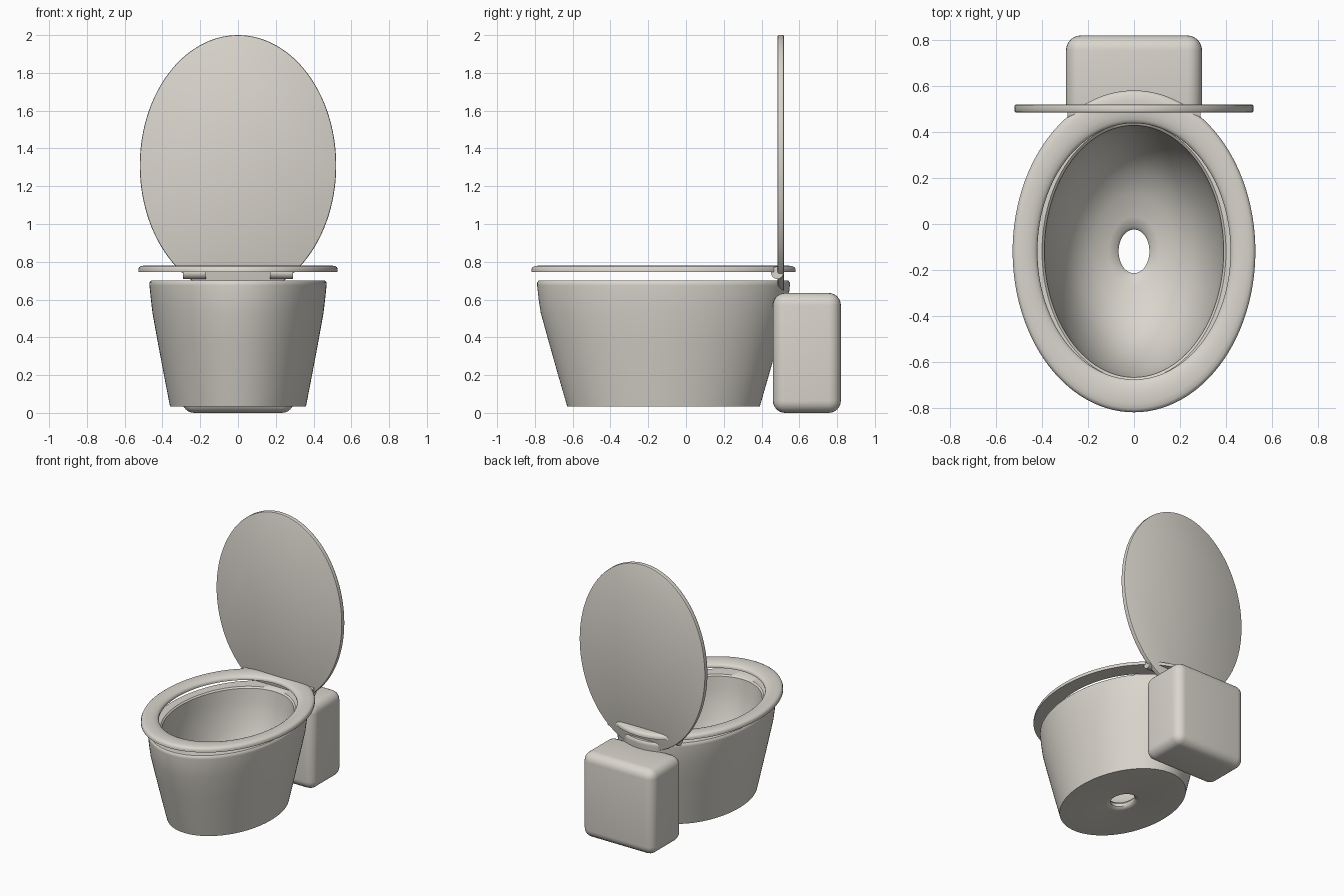
import bpy, bmesh, math
from mathutils import Matrix, Vector

if "Cube" in bpy.data.objects:
    bpy.data.objects.remove(bpy.data.objects["Cube"])

CY = -0.119  # centre line of bowl and seat in y
mat = bpy.data.materials.new("warm off white")
mat.diffuse_color = (0.70, 0.67, 0.61, 1)
mat.use_nodes = True
mat.node_tree.nodes["Principled BSDF"].inputs["Base Color"].default_value = mat.diffuse_color


def finish(bm, name, angle=35):
    bmesh.ops.recalc_face_normals(bm, faces=bm.faces)
    for f in bm.faces:
        f.smooth = True
    me = bpy.data.meshes.new(name)
    bm.to_mesh(me)
    bm.free()
    me.set_sharp_from_angle(angle=math.radians(angle))
    me.materials.append(mat)
    ob = bpy.data.objects.new(name, me)
    bpy.context.collection.objects.link(ob)
    return ob


def loft(name, rings, ring_closed=False, caps=False, matrix=None, n=112, angle=35):
    """Skin elliptical rings given as (x radius, y radius, height)."""
    bm = bmesh.new()
    loops = []
    for rx, ry, z in rings:
        loops.append([bm.verts.new((rx * math.cos(2 * math.pi * i / n),
                                    ry * math.sin(2 * math.pi * i / n), z))
                      for i in range(n)])
    pairs = list(zip(loops, loops[1:]))
    if ring_closed:
        pairs.append((loops[-1], loops[0]))
    for a, b in pairs:
        for i in range(n):
            j = (i + 1) % n
            bm.faces.new((a[i], a[j], b[j], b[i]))
    if caps:
        bm.faces.new(loops[0])
        bm.faces.new(loops[-1])
    bm.transform(matrix or Matrix.Translation((0, CY, 0)))
    return finish(bm, name, angle)


# bowl: outer wall, rim, funnel and drain hole
loft("bowl", [
    (0.10, 0.135, 0.035), (0.36, 0.51, 0.035),
    (0.392, 0.558, 0.20), (0.424, 0.606, 0.37), (0.453, 0.650, 0.53),
    (0.461, 0.661, 0.60), (0.469, 0.669, 0.675), (0.469, 0.669, 0.690), (0.461, 0.661, 0.70),
    (0.400, 0.560, 0.70), (0.390, 0.548, 0.690),
    (0.383, 0.538, 0.60), (0.372, 0.524, 0.52), (0.345, 0.488, 0.40),
    (0.305, 0.430, 0.28), (0.250, 0.350, 0.19), (0.180, 0.250, 0.13),
    (0.110, 0.150, 0.098), (0.078, 0.108, 0.086),
    (0.067, 0.095, 0.070), (0.070, 0.098, 0.050), (0.082, 0.112, 0.039),
], ring_closed=True, angle=40)

# seat: flat underside, softly domed top
seat = [(0, .745), (0, .758), (.04, .766), (.12, .772), (.28, .778), (.5, .781),
        (.72, .780), (.88, .777), (.96, .771), (1, .760), (1, .745)]
loft("seat", [(0.42 + 0.108 * t, 0.557 + 0.143 * t, z) for t, z in seat],
     ring_closed=True, angle=50)

# raised lid: thin oval standing upright
lid_pos = Matrix.Translation((0, 0.502, 1.31)) @ Matrix.Rotation(math.pi / 2, 4, 'X')
loft("lid", [(0.52 - d, 0.69 - d, z) for d, z in
             [(.008, -.018), (.002, -.015), (0, -.009), (0, .009), (.002, .015), (.008, .018)]],
     caps=True, matrix=lid_pos, angle=40)

# tank: rounded box behind the bowl
bm = bmesh.new()
bmesh.ops.create_cube(bm, size=1)
bm.transform(Matrix.Translation((0, 0.64, 0.3175)) @ Matrix.Diagonal((0.592, 0.36, 0.635, 1)))
bmesh.ops.bevel(bm, geom=bm.edges[:], offset=0.065, segments=6, profile=0.5, affect='EDGES')
finish(bm, "tank")

# hinge barrels, one each side
for side, label in ((-1, "left"), (1, "right")):
    bm = bmesh.new()
    bmesh.ops.create_cone(bm, cap_ends=True, segments=32, radius1=0.033, radius2=0.033, depth=0.12)
    bm.transform(Matrix.Translation((side * 0.23, 0.483, 0.742)) @ Matrix.Rotation(math.pi / 2, 4, 'Y'))
    finish(bm, label + "_hinge")
